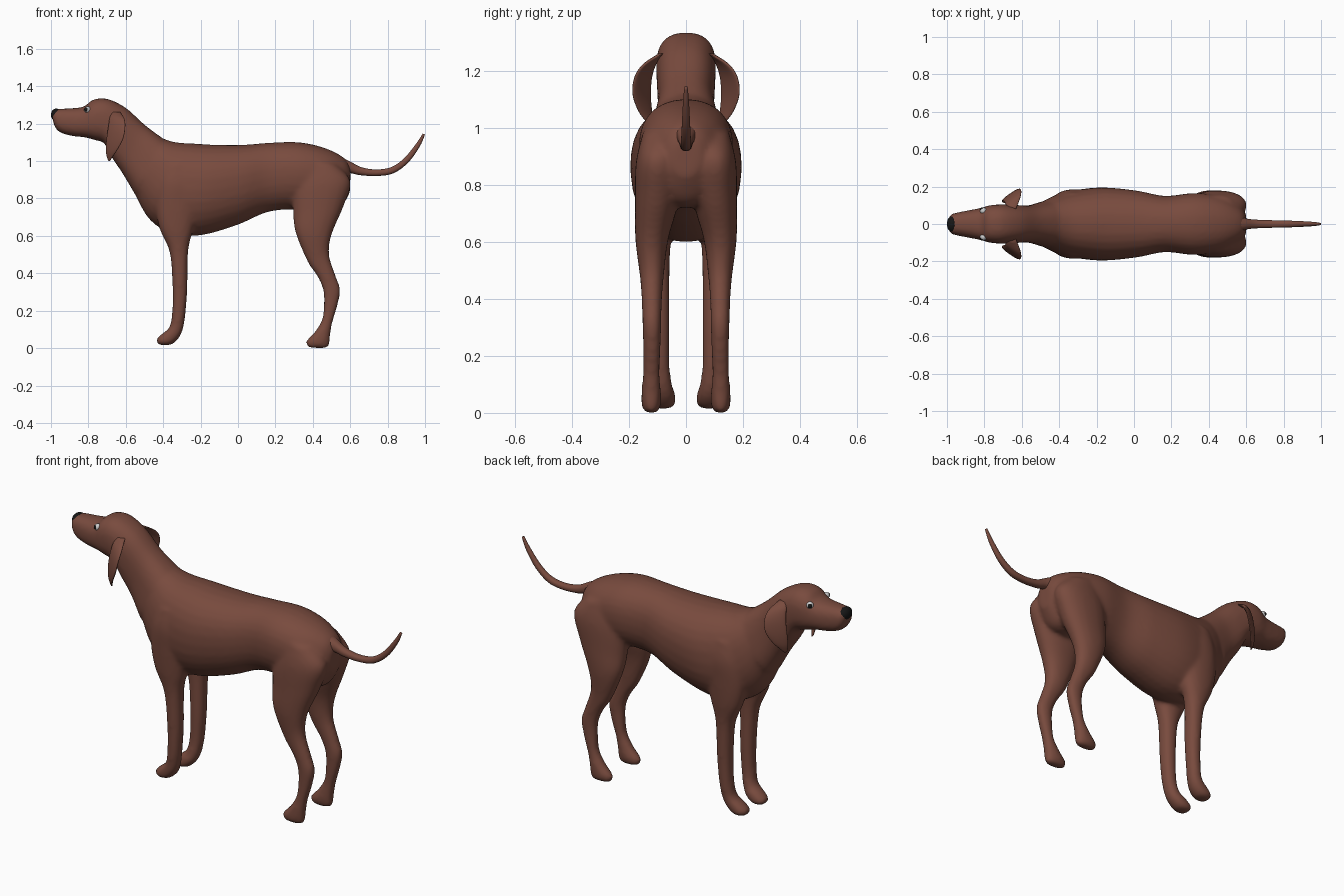
import bpy, bmesh
from math import sin, cos, pi, copysign
from mathutils import Vector


def material(name, rgb):
    m = bpy.data.materials.new(name)
    m.diffuse_color = (*rgb, 1)
    return m


BROWN = material("brown_coat", (0.19, 0.07, 0.048))
BLACK = material("black", (0.008, 0.008, 0.008))
WHITE = material("white", (0.8, 0.8, 0.8))


def spline(rings, steps):
    # Catmull-Rom interpolation between rings
    out = []
    for i in range(len(rings) - 1):
        a, b, c, d = (rings[max(0, min(len(rings) - 1, i + k))] for k in (-1, 0, 1, 2))
        for s in range(steps):
            t = s / steps
            out.append([0.5 * (2 * q + (r - p) * t + (2 * p - 5 * q + 4 * r - u) * t * t
                               + (3 * q - p - 3 * r + u) * t ** 3)
                        for p, q, r, u in zip(a, b, c, d)])
    return out + [list(rings[-1])]


def loft(bm, rings, side=1, power=2.2, egg=0.0, steps=5, n=28):
    # ring = x1, z1, x2, z2 (opposite edge points), half width, y1, y2
    rings = [tuple(r) + (0,) * (7 - len(r)) for r in rings]
    loops = []
    for x1, z1, x2, z2, w, y1, y2 in spline(rings, steps):
        p, q = Vector((x1, y1, z1)), Vector((x2, y2, z2))
        loop = []
        for k in range(n):
            a = 2 * pi * k / n
            c = copysign(abs(cos(a)) ** (2 / power), cos(a))
            s = copysign(abs(sin(a)) ** (2 / power), sin(a))
            v = (p + q) / 2 + (p - q) / 2 * s + Vector((0, w * c * (1 + egg * sin(a)), 0))
            v.y *= side
            loop.append(bm.verts.new(v))
        loops.append(loop)
    for a, b in zip(loops, loops[1:]):
        for k in range(n):
            bm.faces.new((a[k], a[(k + 1) % n], b[(k + 1) % n], b[k]))
    bm.faces.new(loops[0])
    bm.faces.new(loops[-1][::-1])


def finish(name, bm, mat):
    bmesh.ops.recalc_face_normals(bm, faces=bm.faces[:])
    for f in bm.faces:
        f.smooth = True
    me = bpy.data.meshes.new(name)
    bm.to_mesh(me)
    bm.free()
    me.materials.append(mat)
    ob = bpy.data.objects.new(name, me)
    bpy.context.collection.objects.link(ob)
    return ob


def ball(name, loc, radii, mat):
    bm = bmesh.new()
    bmesh.ops.create_uvsphere(bm, u_segments=24, v_segments=16, radius=1)
    for v in bm.verts:
        v.co = Vector([c * r + o for c, r, o in zip(v.co, radii, loc)])
    return finish(name, bm, mat)


# Head, neck and torso: top edge, bottom edge, half width
head = [(-.992, 1.265, -.99, 1.215, .038), (-.975, 1.276, -.975, 1.175, .053),
        (-.94, 1.28, -.945, 1.15, .062), (-.87, 1.284, -.88, 1.133, .075),
        (-.82, 1.293, -.82, 1.127, .086), (-.775, 1.328, -.765, 1.112, .1),
        (-.70, 1.333, -.715, 1.095, .105), (-.60, 1.285, -.675, 1.02, .102),
        (-.50, 1.195, -.615, .93, .1), (-.40, 1.12, -.55, .82, .122)]
torso = [(-.40, 1.12, -.55, .82, .122), (-.33, 1.1, -.475, .69, .16),
         (-.22, 1.093, -.36, .615, .185), (-.12, 1.087, -.2, .603, .195),
         (.03, 1.087, 0, .66, .178), (.17, 1.098, .16, .728, .15),
         (.33, 1.1, .31, .74, .165), (.47, 1.068, .45, .72, .15),
         (.57, 1.015, .54, .74, .1), (.602, .96, .598, .83, .05)]
# Legs: front edge, back edge, half width, side offset
front_leg = [(-.40, .98, -.24, .98, .05, .115), (-.43, .88, -.21, .88, .07, .115),
             (-.44, .76, -.21, .76, .066, .113), (-.42, .64, -.24, .63, .058, .11),
             (-.365, .51, -.266, .52, .048, .105), (-.35, .32, -.271, .32, .043, .1),
             (-.353, .18, -.281, .18, .039, .097), (-.368, .11, -.295, .1, .04, .09),
             (-.405, .078, -.315, .055, .045, .083), (-.438, .045, -.35, .022, .044, .08),
             (-.425, .018, -.39, .014, .025, .08)]
hind_leg = [(.35, 1.0, .53, .98, .06, .09), (.30, .87, .602, .89, .078, .098),
            (.295, .72, .565, .76, .076, .103), (.31, .61, .502, .61, .058, .12),
            (.373, .46, .487, .5, .042, .12), (.423, .385, .523, .385, .035, .12),
            (.455, .31, .547, .31, .033, .12), (.459, .23, .53, .22, .031, .12),
            (.448, .15, .503, .13, .03, .122), (.408, .085, .493, .065, .034, .122),
            (.363, .035, .49, .025, .034, .122), (.375, .002, .48, 0, .024, .122)]

bm = bmesh.new()
loft(bm, head, power=2.5)
loft(bm, torso, egg=.08)
for side in (1, -1):
    for leg in (front_leg, hind_leg):
        loft(bm, [r + (r[-1],) for r in leg], side)

# Fuse the overlapping lofts into one smooth skin
body = finish("body", bm, BROWN)
fuse = body.modifiers.new("fuse", 'REMESH')
fuse.mode = 'VOXEL'
fuse.voxel_size = 0.011
fuse.use_smooth_shade = True
soft = body.modifiers.new("soften", 'SMOOTH')
soft.factor = 0.5
soft.iterations = 8

# Tail
bm = bmesh.new()
loft(bm, [(.53, 1.03, .56, .90, .06), (.595, 1.0, .59, .935, .032),
          (.66, .967, .65, .925, .023), (.74, .955, .74, .92, .02),
          (.82, .968, .832, .935, .018), (.888, 1.015, .912, .994, .015),
          (.95, 1.09, .972, 1.078, .011), (.988, 1.147, 1.0, 1.142, .006)])
finish("tail", bm, BROWN)

# Hanging ears: front edge, back edge, thickness
ear = [(-.67, 1.262, -.63, 1.262, .012, .085, .085),
       (-.685, 1.235, -.607, 1.225, .014, .105, .145),
       (-.694, 1.18, -.603, 1.18, .012, .122, .178),
       (-.704, 1.11, -.614, 1.12, .01, .125, .186),
       (-.706, 1.05, -.645, 1.06, .009, .12, .165),
       (-.698, 1.012, -.672, 1.02, .007, .115, .135),
       (-.69, 1.0, -.684, 1.0, .004, .115, .12)]
for side, label in ((1, "left"), (-1, "right")):
    bm = bmesh.new()
    loft(bm, ear, side)
    finish(f"ear_{label}", bm, BROWN)
    # Eyes
    ball(f"eye_{label}", (-.805, side * .07, 1.274), (.018, .018, .018), WHITE)
    ball(f"pupil_{label}", (-.810, side * .077, 1.275), (.0125, .0125, .0125), BLACK)

# Nose
ball("nose", (-.972, 0, 1.247), (.028, .044, .034), BLACK)
